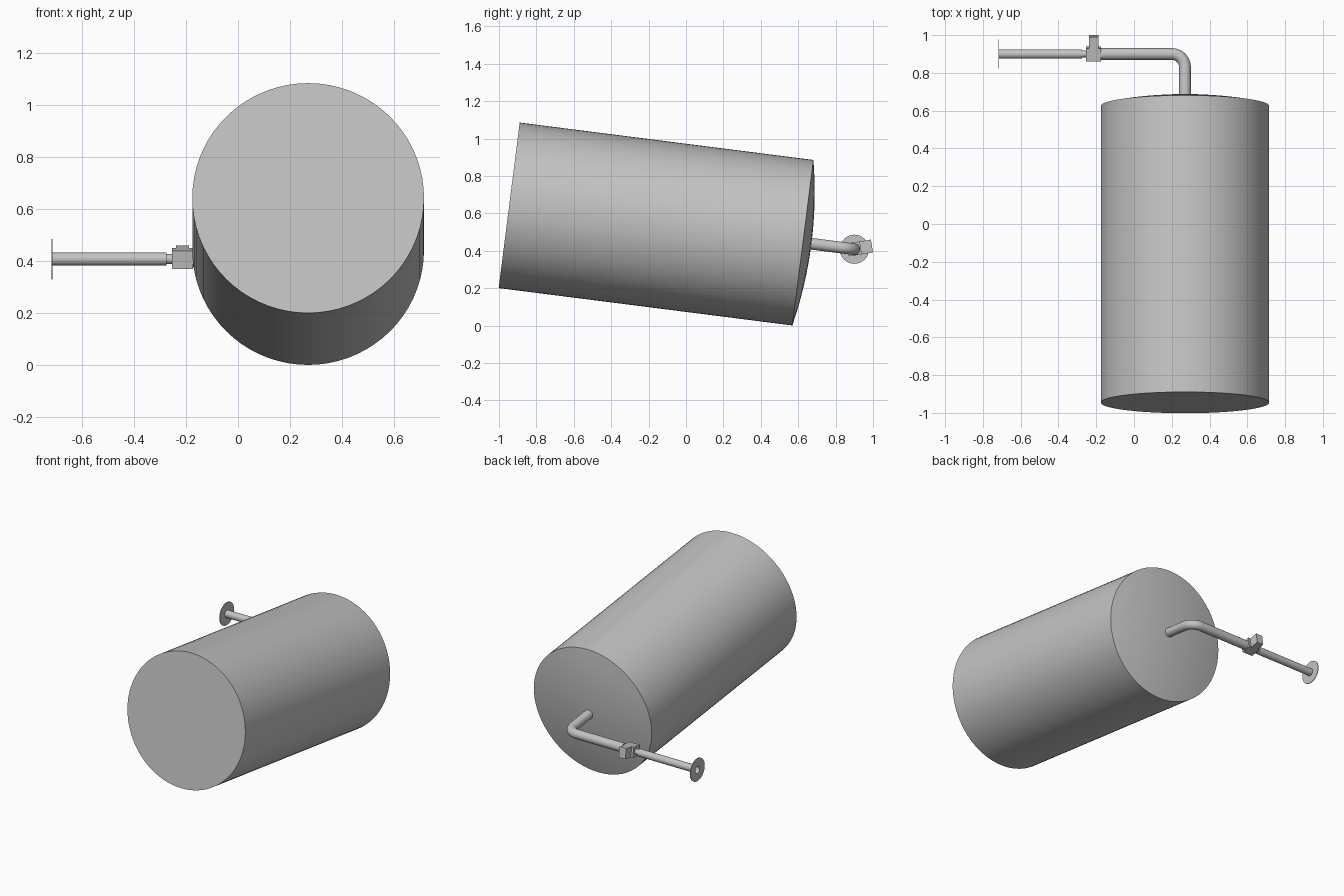
import bpy, bmesh, math
from math import sin, cos, pi
from mathutils import Vector, Matrix

cube = bpy.data.objects.get("Cube")
if cube:
    bpy.data.objects.remove(cube, do_unlink=True)

# Single painted-metal grey
metal = bpy.data.materials.new("grey metal")
metal.use_nodes = True
grey = (0.55, 0.55, 0.55, 1)
metal.diffuse_color = grey
metal.node_tree.nodes["Principled BSDF"].inputs["Base Color"].default_value = grey


def finish(name, bm):
    bmesh.ops.recalc_face_normals(bm, faces=bm.faces)
    mesh = bpy.data.meshes.new(name)
    bm.to_mesh(mesh)
    bm.free()
    mesh.materials.append(metal)
    obj = bpy.data.objects.new(name, mesh)
    bpy.context.collection.objects.link(obj)
    bpy.ops.object.select_all(action="DESELECT")
    obj.select_set(True)
    bpy.context.view_layer.objects.active = obj
    bpy.ops.object.shade_smooth_by_angle(angle=math.radians(35))
    return obj


def sweep(name, stations, sides, caps=False):
    """Skin rings given as (centre, direction, radius)."""
    bm = bmesh.new()
    rings = []
    for centre, direction, radius in stations:
        u = direction.cross(Vector((0, 0, 1))).normalized()
        v = direction.cross(u).normalized()
        rings.append([bm.verts.new(centre + radius * (u * cos(t) + v * sin(t)))
                      for t in (2 * pi * i / sides for i in range(sides))])
    for a, b in zip(rings, rings[1:]):
        for i in range(sides):
            j = (i + 1) % sides
            bm.faces.new((a[i], a[j], b[j], b[i]))
    if caps:
        bm.faces.new(rings[0])
        bm.faces.new(rings[-1])
    return finish(name, bm)


def box(name, size, offset, frame):
    bm = bmesh.new()
    bmesh.ops.create_cube(bm, size=1)
    bmesh.ops.scale(bm, vec=size, verts=bm.verts)
    bmesh.ops.translate(bm, vec=offset, verts=bm.verts)
    bm.transform(frame)
    return finish(name, bm)


# Tank: tilted cylinder with a flat front and a shallow domed back
tilt = math.radians(7.25)
axis = Vector((0, cos(tilt), -sin(tilt)))
back = Vector((0.27, 0.625, 0.443))
radius, length, bulge = 0.446, 1.583, 0.046
stations = [(back - axis * length, axis, radius), (back, axis, radius)]
for k in range(1, 9):
    r = radius * (1 - k / 8.02)
    stations.append((back + axis * bulge * (1 - (r / radius) ** 2), axis, r))
sweep("tank", stations, 72, caps=True)

# Outlet pipe: leaves the dome, turns through an elbow and runs to the right
side = Vector((-1, 0, 0))
corner = Vector((0.27, 0.9, 0.408))
bend = 0.07
pivot = corner - axis * bend + side * bend
stations = [(back + axis * 0.03, axis, 0.031)]
for k in range(13):
    t = pi / 2 * k / 12
    stations.append((pivot + bend * (axis * sin(t) - side * cos(t)),
                     axis * cos(t) + side * sin(t), 0.031))
stations.append((Vector((-0.18, corner.y, corner.z)), side, 0.031))
sweep("outlet_pipe", stations, 24)

# Narrow neck and thinner open pipe beyond the valve
profile = [(-0.24, 0.019), (-0.275, 0.019), (-0.275, 0.025), (-0.717, 0.025)]
sweep("end_pipe", [(Vector((x, corner.y, corner.z)), side, r) for x, r in profile], 24)

# Thin flange plate around the pipe mouth
profile = [(-0.714, 0.025), (-0.714, 0.078), (-0.718, 0.078), (-0.718, 0.025)]
sweep("flange", [(Vector((x, corner.y, corner.z)), side, r) for x, r in profile], 32)

# Valve block with a smaller actuator behind it, tipped slightly upward
frame = Matrix.Translation((-0.2135, 0.9, 0.41)) @ Matrix.Rotation(math.radians(9), 4, "X")
box("valve_body", (0.08, 0.07, 0.07), (0, 0, 0), frame)
box("valve_actuator", (0.05, 0.062, 0.07), (0, 0.0645, 0), frame)
